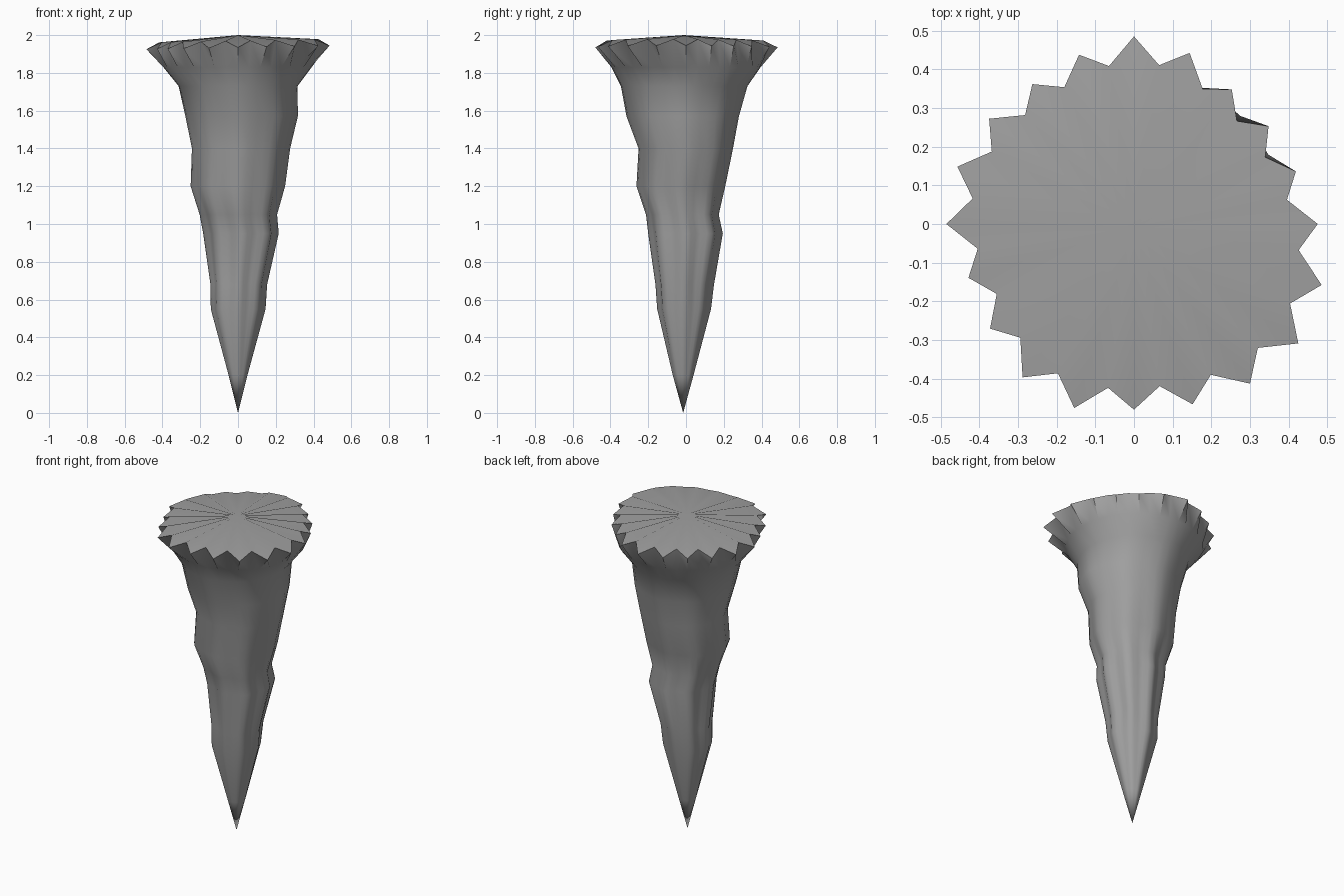
import bpy, bmesh
from math import sin, cos, pi, radians

cube = bpy.data.objects.get("Cube")
if cube:
    bpy.data.objects.remove(cube, do_unlink=True)

SEGMENTS = 40

# Shaft sections: height, then reach to -x, +x, -y, +y, then flute depth
SECTIONS = [
    (0.20, .05, .05, .07, .04, .02),
    (0.55, .145, .145, .155, .13, .09),
    (0.68, .145, .155, .165, .145, .11),
    (0.95, .18, .22, .20, .195, .11),
    (1.05, .20, .21, .21, .175, .09),
    (1.20, .25, .25, .26, .21, .05),
    (1.40, .245, .275, .25, .25, .03),
    (1.57, .28, .315, .315, .28, .03),
    (1.73, .315, .315, .345, .325, .01),
    (1.83, .395, .39, .395, .395, 0),
]

# Tooth radii around the crown, clockwise from the back
TEETH = [.485, .465, .43, .43, .44, .475, .51, .525, .51, .49,
         .48, .50, .49, .46, .45, .485, .48, .463, .447, .46]


def shaft_ring(bm, z, left, right, front, back, flute):
    """Fluted oval ring, slightly off centre and rippled."""
    ring = []
    for i in range(SEGMENTS):
        a = pi / 2 - 2 * pi * i / SEGMENTS
        k = 1 - flute * (1 - cos(8 * a)) / 2 + flute * 0.2 * sin(3 * a + 5 * z)
        x = (right - left) / 2 + (right + left) / 2 * cos(a) * k
        y = (back - front) / 2 + (back + front) / 2 * sin(a) * k
        ring.append(bm.verts.new((x, y, z)))
    return ring


def crown_ring(bm):
    """Zigzag rim: drooping tips with raised valleys between them."""
    ring = []
    for i in range(SEGMENTS):
        a = pi / 2 - 2 * pi * i / SEGMENTS
        r = TEETH[i // 2]
        z = 1.935
        if i % 2:
            r = (r + TEETH[(i // 2 + 1) % len(TEETH)]) / 2 * 0.875
            z = 1.97
        x, y = r * cos(a), r * sin(a)
        ring.append(bm.verts.new((x, y, z + 0.02 * x)))
    return ring


bm = bmesh.new()
rings = [shaft_ring(bm, *s) for s in SECTIONS] + [crown_ring(bm)]
tip = bm.verts.new((0, -0.015, 0))
peak = bm.verts.new((0, -0.01, 2))

# Skin the rings, then close the point and the top
for i in range(SEGMENTS):
    j = (i + 1) % SEGMENTS
    for low, high in zip(rings, rings[1:]):
        bm.faces.new((low[i], low[j], high[j], high[i]))
    bm.faces.new((tip, rings[0][j], rings[0][i]))
    bm.faces.new((peak, rings[-1][i], rings[-1][j]))
bmesh.ops.recalc_face_normals(bm, faces=bm.faces)

mesh = bpy.data.meshes.new("stone_spike")
bm.to_mesh(mesh)
bm.free()
spike = bpy.data.objects.new("stone_spike", mesh)
bpy.context.collection.objects.link(spike)

# Grey stone
stone = bpy.data.materials.new("grey_stone")
stone.use_nodes = True
colour = (0.35, 0.35, 0.35, 1)
stone.diffuse_color = colour
for node in stone.node_tree.nodes:
    if node.type == 'BSDF_PRINCIPLED':
        node.inputs["Base Color"].default_value = colour
mesh.materials.append(stone)

# Smooth stone with a crisp rim
bpy.ops.object.select_all(action='DESELECT')
spike.select_set(True)
bpy.context.view_layer.objects.active = spike
bpy.ops.object.shade_smooth_by_angle(angle=radians(50))
